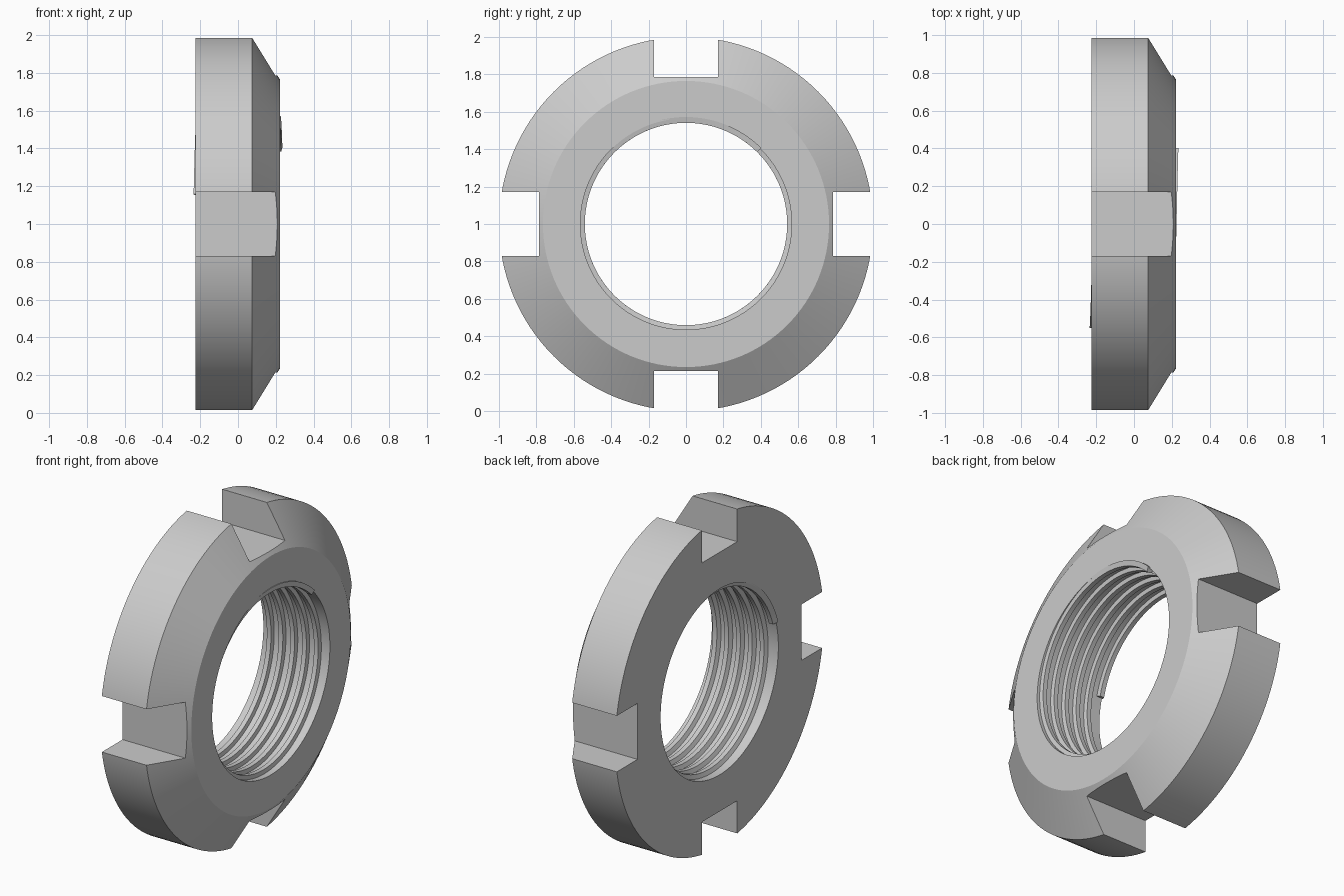
import bpy, bmesh
from math import cos, sin, pi, radians

cube = bpy.data.objects.get("Cube")
if cube:
    bpy.data.objects.remove(cube)

steel = bpy.data.materials.new("plain_grey_steel")
steel.use_nodes = True
GREY = (0.6, 0.6, 0.6, 1)
steel.diffuse_color = GREY
steel.node_tree.nodes["Principled BSDF"].inputs["Base Color"].default_value = GREY

CENTRE = 1.0   # height of the nut's axis
SEGMENTS = 128


def sweep(name, profile, steps, angle, closed):
    """Sweep an (x, radius) profile round the x axis; angle(i) gives turn and x shift."""
    bm = bmesh.new()
    rings = []
    for i in range(steps if closed else steps + 1):
        a, shift = angle(i)
        rings.append([bm.verts.new((x + shift, r * cos(a), CENTRE + r * sin(a)))
                      for x, r in profile])
    n = len(profile)
    for i in range(steps):
        p, q = rings[i], rings[(i + 1) % len(rings)]
        for j in range(n):
            k = (j + 1) % n
            bm.faces.new((p[j], p[k], q[k], q[j]))
    if not closed:
        bm.faces.new(rings[0])
        bm.faces.new(rings[-1])
    bmesh.ops.recalc_face_normals(bm, faces=bm.faces)
    mesh = bpy.data.meshes.new(name)
    bm.to_mesh(mesh)
    bm.free()
    mesh.materials.append(steel)
    obj = bpy.data.objects.new(name, mesh)
    bpy.context.collection.objects.link(obj)
    return obj


def select_only(obj):
    bpy.ops.object.select_all(action='DESELECT')
    obj.select_set(True)
    bpy.context.view_layer.objects.active = obj


# Chamfered ring body
body = sweep("nut_body",
             [(-0.225, 0.565), (-0.225, 1.0), (0.075, 1.0), (0.222, 0.765), (0.222, 0.565)],
             SEGMENTS, lambda i: (2 * pi * i / SEGMENTS, 0), True)

# Four spanner slots
for i, (dy, dz) in enumerate([(1, 0), (-1, 0), (0, 1), (0, -1)]):
    bpy.ops.mesh.primitive_cube_add(size=1, location=(0, dy * 1.037, CENTRE + dz * 1.037))
    cutter = bpy.context.object
    cutter.name = f"slot_cutter_{i + 1}"
    cutter.scale = (1, 0.5 if dy else 0.34, 0.5 if dz else 0.34)
    cutter.data.materials.append(steel)
    cut = body.modifiers.new("slot", 'BOOLEAN')
    cut.object = cutter
    cut.solver = 'EXACT'
    select_only(body)
    bpy.ops.object.modifier_apply(modifier=cut.name)
    bpy.data.objects.remove(cutter)

# Helical thread ridge inside the bore
TURNS = 5.33
STEPS = int(TURNS * 96)
thread = sweep("inner_thread",
               [(-0.024, 0.572), (-0.01, 0.541), (0.018, 0.541), (0.024, 0.572)],
               STEPS,
               lambda i: (radians(164) - 2 * pi * TURNS * i / STEPS,
                          -0.211 + 0.422 * i / STEPS),
               False)

# Smooth curved walls, crisp machined edges
for obj in (body, thread):
    select_only(obj)
    bpy.ops.object.shade_smooth_by_angle(angle=radians(20))
